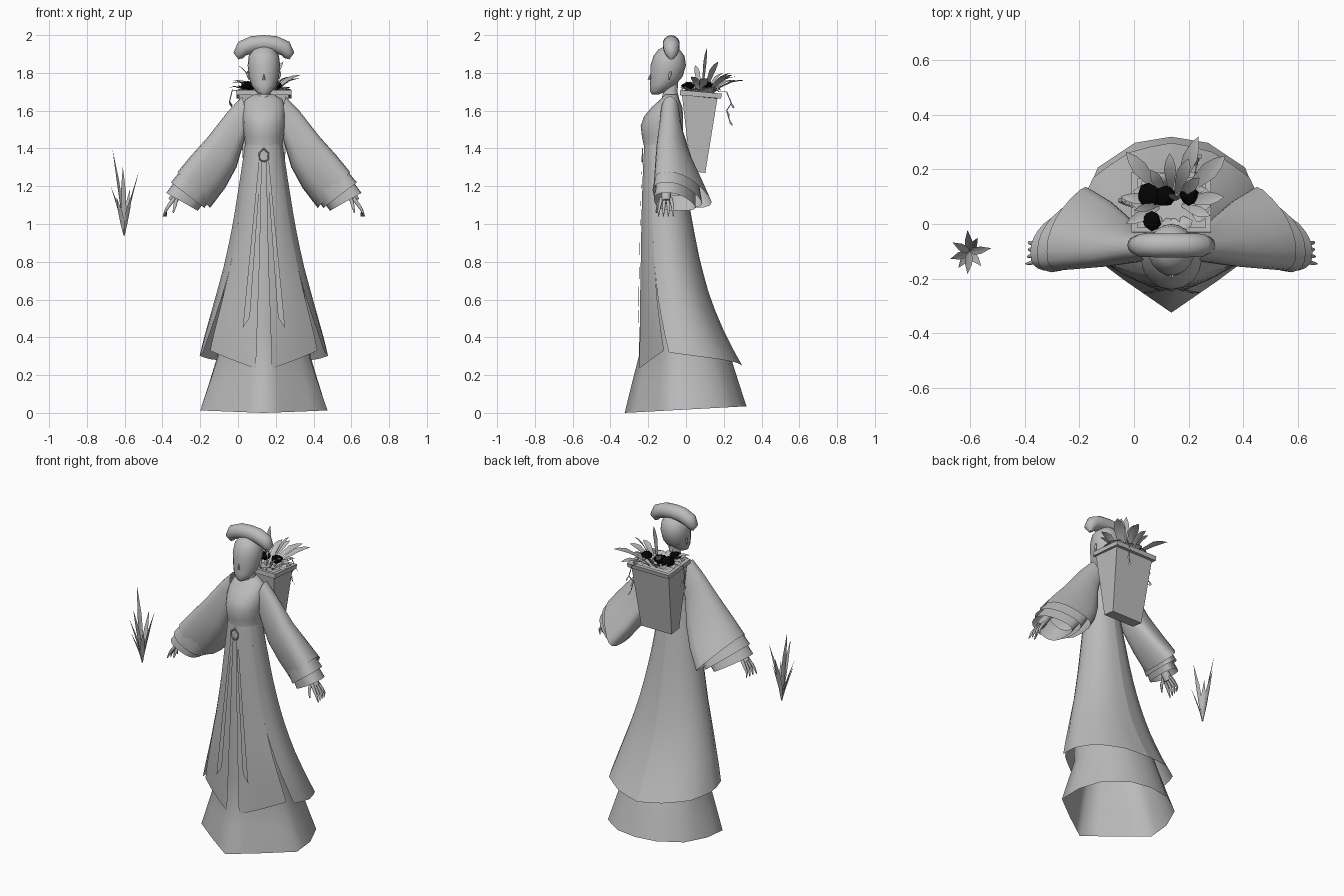
import bpy, bmesh, math, random
from mathutils import Vector as V

if "Cube" in bpy.data.objects:
    bpy.data.objects.remove(bpy.data.objects["Cube"])

random.seed(4)
CX = 0.137  # figure centre line


def material(name, c):
    m = bpy.data.materials.new(name)
    m.diffuse_color = (c, c, c, 1)
    m.use_nodes = True
    m.node_tree.nodes["Principled BSDF"].inputs["Base Color"].default_value = m.diffuse_color
    return m


GREY, BLACK = material("pale_grey", 0.5), material("black", 0.001)


def finish(name, verts, faces, mat=GREY, angle=50):
    me = bpy.data.meshes.new(name)
    me.from_pydata([tuple(v) for v in verts], [], faces)
    bm = bmesh.new()
    bm.from_mesh(me)
    bmesh.ops.recalc_face_normals(bm, faces=bm.faces)
    bm.to_mesh(me)
    bm.free()
    ob = bpy.data.objects.new(name, me)
    bpy.context.collection.objects.link(ob)
    me.materials.append(mat)
    if angle:
        me.shade_smooth()
        me.set_sharp_from_angle(angle=math.radians(angle))
    return ob


def loft(name, rings, closed=True, caps=False, angle=50, mat=GREY):
    n = len(rings[0])
    verts = [p for r in rings for p in r]
    faces = [(i * n + j, i * n + (j + 1) % n, (i + 1) * n + (j + 1) % n, (i + 1) * n + j)
             for i in range(len(rings) - 1) for j in range(n if closed else n - 1)]
    if caps:
        faces += [tuple(range(n)), tuple(range(len(verts) - n, len(verts)))]
    return finish(name, verts, faces, mat, angle)


def tube(name, pts, radii, n=8, angle=60):
    pts = [V(p) for p in pts]
    rings = []
    for i, p in enumerate(pts):
        d = (pts[min(i + 1, len(pts) - 1)] - pts[max(i - 1, 0)]).normalized()
        a = d.cross(V((0, 1, 0.01))).normalized()
        b = d.cross(a)
        rings.append([p + radii[i] * (a * math.cos(t) + b * math.sin(t))
                      for t in (k * math.tau / n for k in range(n))])
    return loft(name, rings, caps=True, angle=angle)


def stack(name, rows, n=16):
    """Rings given as height, half width, front y, back y."""
    return loft(name, [[(CX + w * math.sin(t), (f + b) / 2 - (b - f) / 2 * math.cos(t), z)
                        for t in (k * math.tau / n for k in range(n))]
                       for z, w, f, b in rows], caps=True)


# Skirts: round at the waist, blending to a pointed-front hem
HEM = [(0, -1), (.5, -.64), (1, -.25), (.98, .2), (.8, .65), (.4, .93), (0, 1)]
OVER = [(1.42, .1, -.222, -.03), (1.25, .125, -.23, -.005), (1.0, .165, -.238, .035), (.8, .207, -.243, .075),
        (.6, .262, -.25, .13), (.4, .32, -.256, .215), (.2, .37, -.268, .325)]
UNDER = [(1.4, .092, -.214, -.04), (1.25, .117, -.222, -.013), (1.0, .155, -.23, .025), (.8, .19, -.235, .06),
         (.6, .222, -.24, .105), (.3, .25, -.25, .235), (0, .337, -.325, .32)]


def skirt_point(rows, u, z, out=0.0):
    for (z1, *a), (z0, *b) in zip(rows, rows[1:]):
        if z >= z0:
            break
    t = min(1, max(0, (z1 - z) / (z1 - z0)))
    w, f, k = (p + (q - p) * t for p, q in zip(a, b))
    s, u = (-1 if u < 0 else 1), abs(u)
    i = min(5, int(u))
    hx, hy = (HEM[i][j] + (HEM[i + 1][j] - HEM[i][j]) * (u - i) for j in (0, 1))
    r = min(1, max(0, (1.2 - z) / 1.2)) ** 1.3
    x = s * (math.sin(math.pi * u / 6) * (1 - r) + hx * r)
    y = -math.cos(math.pi * u / 6) * (1 - r) + hy * r
    return V((CX + x * (w + out), (f + k) / 2 + y * ((k - f) / 2 + out), z))


rings = []
for z in (1.4, 1.25, 1.0, .8, .6, .45, .3, .15, 0):
    ring = [skirt_point(UNDER, u / 2, z) for u in range(-12, 12)]
    for p in ring:
        p.z += max(0, 1 - z / .3) * .035 * (p.y + .325) / .645
    rings.append(ring)
loft("underskirt", rings, angle=170)


def panel(name, start, end, hem0, hem1, cols=8):
    rows = []
    for i in range(13):
        t = i / 12
        row = []
        for j in range(cols + 1):
            k = j / cols
            z = 1.42 + (hem0 + (hem1 - hem0) * k - 1.42) * t
            row.append(skirt_point(OVER, start(z) + (end(z) - start(z)) * k, z))
        rows.append(row)
    return loft(name, rows, closed=False, angle=170)


def slit(z):
    return max(0, (.72 - z) / .4)


for s, side in ((-1, "left"), (1, "right")):
    panel(side + "_front_panel", lambda z: s * (.2 + .03 * (1.3 - z)),
          lambda z: s * (1.8 - .06 * slit(z)), .235, .33)
    panel(side + "_back_panel", lambda z: s * (1.8 + .17 * slit(z)), lambda z: s * 6, .32, .25)

# Sash: two hanging ribbons and a knot
for s in (-1, 1):
    rows = []
    for i in range(11):
        z = 1.34 - .89 * i / 10
        x, w = .02 + .075 * i / 10, .006 + .011 * i / 10
        row = []
        for d in (-w, w):
            u = (x + d) / (.1 + .06 * i) * 1.2
            p = skirt_point(OVER, u, z, .006)
            row.append(V((CX + s * (x + d), p.y, z + (.05 * (d < 0) if i == 10 else 0))))
        rows.append(row)
    loft("sash_ribbon", rows, closed=False)
    tube("sash_bow", [(CX, -.23, 1.40), (CX + s * .025, -.23, 1.375), (CX + s * .022, -.232, 1.34),
                      (CX, -.232, 1.33)], [.004] * 4, 6)

# Torso, neck and head
stack("bodice", [(1.34, .108, -.224, -.02), (1.4, .097, -.22, -.025), (1.46, .104, -.233, -.02),
                 (1.52, .112, -.24, -.015), (1.57, .114, -.222, -.015), (1.62, .112, -.18, -.02),
                 (1.66, .098, -.135, -.035), (1.685, .055, -.115, -.045)])
stack("neck", [(1.66, .045, -.13, -.035), (1.70, .033, -.12, -.045), (1.78, .033, -.12, -.04)], 12)
stack("head", [(1.685, .018, -.18, -.145), (1.70, .042, -.19, -.11), (1.735, .066, -.191, -.055),
               (1.78, .08, -.188, -.018), (1.84, .086, -.188, 0), (1.89, .08, -.172, -.008),
               (1.925, .055, -.145, -.035), (1.945, .015, -.1, -.075)], 20)
finish("nose", [(CX, -.187, 1.80), (CX - .009, -.186, 1.762), (CX + .009, -.186, 1.762), (CX, -.203, 1.766)],
       [(0, 1, 3), (0, 3, 2), (1, 2, 3)], angle=120)
for s in (-1, 1):
    tube("ear", [(CX + s * .078, -.09, 1.765), (CX + s * .084, -.085, 1.79), (CX + s * .084, -.08, 1.81)],
         [.004, .008, .004], 6)

# Hair roll arched over the head
half = [(.122, 1.875, .014), (.128, 1.9, .034), (.11, 1.93, .043), (.06, 1.95, .045)]
path = [(-x, z, r) for x, z, r in half] + [(0, 1.955, .045)] + half[::-1]
tube("hair_roll", [(CX + x, -.078, z) for x, z, r in path], [r for x, z, r in path], 14)

# Sleeves in three tiers: outer point, inner point (from centre line), half depth
TIERS = [
    [((.115, -.085, 1.675), (.08, -.085, 1.53), .045), ((.187, -.09, 1.60), (.107, -.075, 1.43), .055),
     ((.297, -.1, 1.46), (.145, -.04, 1.30), .078), ((.387, -.10, 1.36), (.205, .0, 1.19), .098),
     ((.457, -.10, 1.275), (.285, .035, 1.085), .115)],
    [((.387, -.10, 1.35), (.235, -.01, 1.2), .085), ((.492, -.105, 1.22), (.315, -.01, 1.085), .105)],
    [((.43, -.105, 1.28), (.29, -.02, 1.15), .08), ((.517, -.105, 1.165), (.35, -.035, 1.07), .09)]]


def box_wave(v):
    return math.copysign(abs(v) ** .75, v)


for s in (-1, 1):
    for tier in TIERS:
        rings = []
        for o, i, d in tier:
            o, i = V(o), V(i)
            ring = [(o + i) / 2 + (o - i) / 2 * box_wave(math.cos(t))
                    + V((0, d * box_wave(math.sin(t)) * (1.08 - .3 * math.cos(t)), 0))
                    for t in (k * math.tau / 20 for k in range(20))]
            rings.append([(CX + s * p.x, p.y, p.z) for p in ring])
        loft("sleeve_tier", rings)
    # Forearm, palm and fingers
    tube("forearm", [(CX + s * x, -.105, z) for x, z in ((.3, 1.36), (.43, 1.2), (.465, 1.15), (.485, 1.12))],
         [.03, .022, .026, .024], 8)
    for k in range(4):
        y = -.14 + .023 * k
        tube("finger", [(CX + s * .475, -.105 + (y + .105) * .7, 1.135), (CX + s * .505, y, 1.095),
                        (CX + s * .52, y * 1.1 + .01, 1.07), (CX + s * (.533 - .006 * k), y * 1.15 + .015, 1.04)],
             [.011, .009, .007, .003], 6)
    tube("thumb", [(CX + s * .46, -.12, 1.14), (CX + s * .47, -.15, 1.10), (CX + s * .48, -.158, 1.06)],
         [.01, .009, .004], 6)


# Basket on the back, tapered and tilted
def frame(hw, y0, z0, y1, z1):
    return [(CX - hw, y0, z0), (CX + hw, y0, z0), (CX + hw, y1, z1), (CX - hw, y1, z1)]


loft("basket", [frame(.107, .025, 1.28, .102, 1.27), frame(.132, -.022, 1.69, .168, 1.675)], caps=True, angle=0)
loft("basket_rim", [frame(.132, -.02, 1.682, .165, 1.664), frame(.146, -.032, 1.682, .185, 1.664),
                    frame(.146, -.03, 1.71, .19, 1.69), frame(.125, -.012, 1.71, .165, 1.69),
                    frame(.125, -.012, 1.685, .165, 1.665)], angle=0)


# Leaves: folded blades from base to tip
def leaf(name, base, tip, width, lift=.03):
    base, tip = V(base), V(tip)
    d = tip - base
    side = d.cross(V((0, 0, 1)))
    if side.length < .01:
        side = V((1, 0, 0))
    side = side.normalized() * width / 2
    rows = []
    for t, w in ((0, .25), (.3, .7), (.6, 1), (.82, .65), (1, .02)):
        c = base + d * t + V((0, 0, lift * math.sin(math.pi * t)))
        rows.append([c - side * w, c - V((0, 0, width * .12 * w)), c + side * w])
    return loft(name, rows, closed=False, angle=60)


for tip, w in (((-.03, .265, 1.76), .055), ((.235, .32, 1.76), .055), ((.335, .25, 1.79), .065),
               ((.33, .1, 1.77), .05), ((.2, .24, 1.80), .05), ((.15, .11, 1.93), .045),
               ((0, .05, 1.84), .03), ((.24, .17, 1.86), .045), ((.06, .2, 1.80), .04),
               ((-.05, .1, 1.72), .04), ((.28, .03, 1.78), .04), ((.13, .26, 1.78), .045),
               ((-.03, .0, 1.75), .04)):
    leaf("basket_leaf", (CX + (tip[0] - CX) * .25, .08 + (tip[1] - .08) * .2, 1.68), tip, w)
# Low foliage filling the basket
for k in range(18):
    a = k * 2.4
    x, y = CX + .09 * math.cos(a), .08 + .06 * math.sin(a)
    leaf("foliage", (x, y, 1.69), (x + .06 * math.cos(a), y + .05 * math.sin(a), 1.70 + random.random() * .025),
         .055, .02)

# Dark flower clusters
for x, y, r in ((.055, .105, .045), (.11, .105, .04), (.2, .105, .036), (.065, .01, .034)):
    bm = bmesh.new()
    bmesh.ops.create_icosphere(bm, subdivisions=2, radius=r)
    for v in bm.verts:
        v.co = V((x, y, 1.732)) + V((v.co.x, v.co.y, v.co.z * .6)) * random.uniform(.85, 1.1)
    me = bpy.data.meshes.new("dark_flower")
    bm.to_mesh(me)
    bm.free()
    me.materials.append(BLACK)
    bpy.context.collection.objects.link(bpy.data.objects.new("dark_flower", me))

# Trailing vines with small leaves
for pts in ([(.22, .17, 1.7), (.23, .215, 1.7), (.235, .24, 1.64), (.22, .215, 1.6), (.225, .23, 1.55)],
            [(.01, .06, 1.7), (-.03, .07, 1.71), (-.045, .08, 1.65), (-.03, .07, 1.61), (-.055, .08, 1.58)]):
    tube("vine", pts, [.003] * 5, 5)
    for x, y, z in pts[2:]:
        leaf("vine_leaf", (x, y, z), (x + .012, y + .014, z - .03), .02, 0)

# Floating grass tuft: blades as reach, height, direction in degrees
for r, h, a in ((.07, .45, 150), (.08, .34, 10), (.06, .24, 60), (.08, .3, 95), (.075, .26, 200),
                (.08, .36, 265), (.065, .22, 310), (.07, .2, 235)):
    c, s = math.cos(math.radians(a)), math.sin(math.radians(a))
    rows = []
    for t, w in ((0, .004), (.35, .014), (.65, .013), (1, .0005)):
        p = V((-.603 + r * c * t ** 1.4, -.103 + r * s * t ** 1.4, .94 + h * t))
        rows.append([p + V((-s, c, 0)) * w, p + V((c, s, 0)) * w * .4, p - V((-s, c, 0)) * w])
    loft("grass_blade", rows, closed=False, angle=60)
